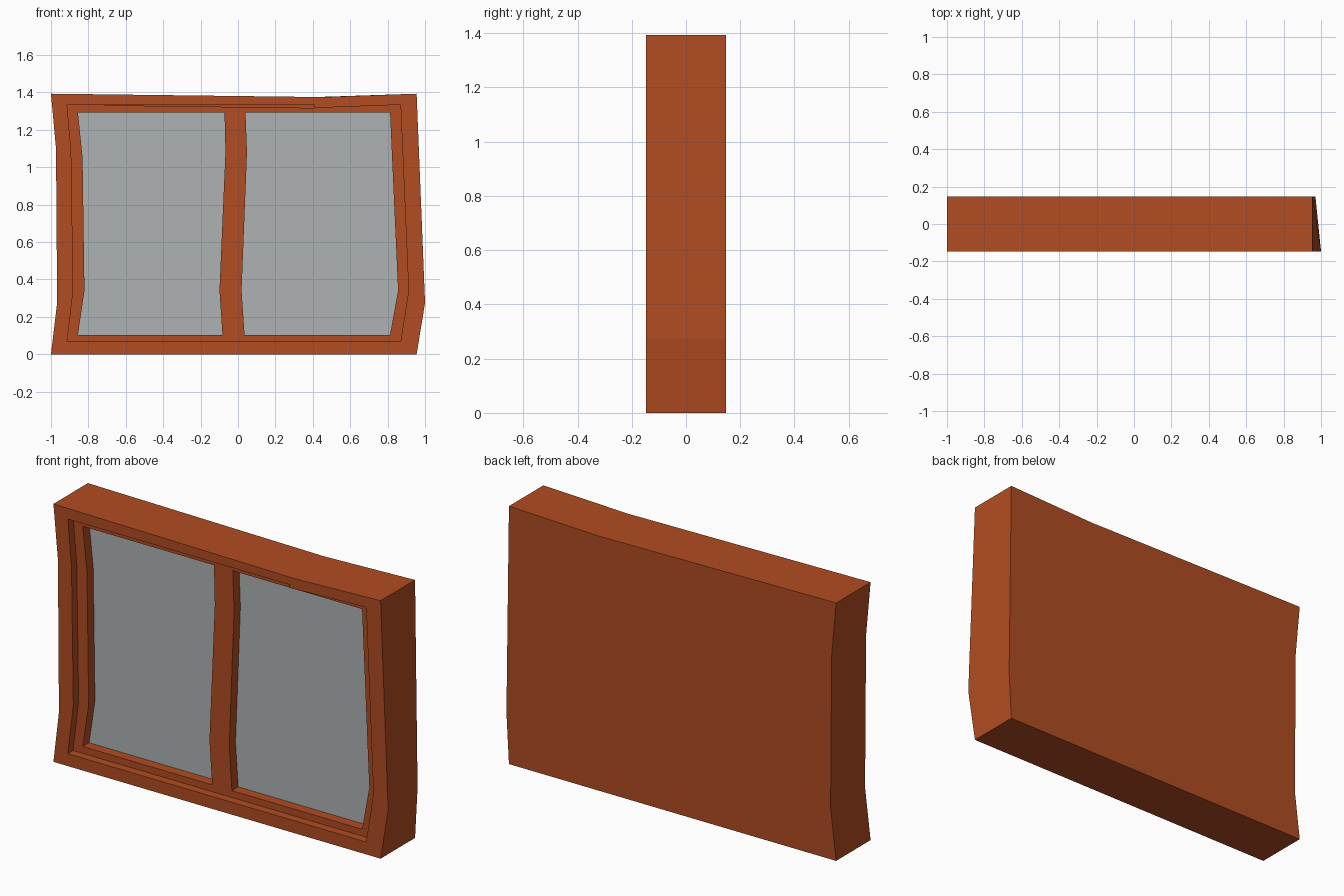
import bpy, bmesh

if "Cube" in bpy.data.objects:
    bpy.data.objects.remove(bpy.data.objects["Cube"])

def material(name, rgb):
    m = bpy.data.materials.new(name)
    m.diffuse_color = (*rgb, 1)
    m.use_nodes = True
    m.node_tree.nodes["Principled BSDF"].inputs["Base Color"].default_value = m.diffuse_color
    return m

WOOD = material("orange wood", (0.44, 0.072, 0.015))
GLASS = material("grey glass", (0.42, 0.445, 0.455))

def prism(name, front, y0, y1, mat, back=None):
    """Extrude an (x, z) outline from y0 to y1, optionally to a different back outline."""
    back = back or front
    bm = bmesh.new()
    f = [bm.verts.new((x, y0, z)) for x, z in front]
    b = [bm.verts.new((x, y1, z)) for x, z in back]
    bm.faces.new(f)
    bm.faces.new(b[::-1])
    n = len(f)
    for i in range(n):
        j = (i + 1) % n
        bm.faces.new((f[i], b[i], b[j], f[j]))
    bmesh.ops.recalc_face_normals(bm, faces=bm.faces)
    me = bpy.data.meshes.new(name)
    bm.to_mesh(me)
    bm.free()
    me.materials.append(mat)
    ob = bpy.data.objects.new(name, me)
    bpy.context.collection.objects.link(ob)
    return ob

def cut(ob, outline, y0, y1):
    """Subtract a prism from ob and remove the cutter."""
    c = prism("cutter", outline, y0, y1, WOOD)
    c.hide_render = True
    m = ob.modifiers.new("cut", 'BOOLEAN')
    m.operation, m.object, m.solver = 'DIFFERENCE', c, 'EXACT'
    bpy.context.view_layer.objects.active = ob
    bpy.ops.object.modifier_apply(modifier=m.name)
    bpy.data.objects.remove(c)

FRONT, BACK = -0.147, 0.147
SASH, PANE, FLOOR = -0.102, -0.048, -0.042

# Wonky outer frame; the right bulge is smaller at the back
def outer(bulge, dip):
    return [(-1, 0), (0.955, 0), (bulge, 0.275), (0.955, 1.393), (dip, 1.375),
            (-1, 1.393), (-0.973, 1.1), (-0.967, 0.275)]
frame = prism("window_frame", outer(1.0, 0.45), FRONT, BACK, WOOD, outer(0.97, 0.41))

# Opening for the sash, with a slim slot along its top edge
left = [(-0.914, 1.334), (-0.892, 1.08), (-0.881, 0.34)]
base = [(-0.914, 0.067), (0.869, 0.067), (0.912, 0.34), (0.869, 1.334), (0.41, 1.317)]
cut(frame, base + [(0.41, 1.334)] + left, FRONT - 0.1, FLOOR)

# Sash with two panes
sash = prism("sash", base + left, SASH, FLOOR, WOOD)
panes = {
    "left_pane": [(-0.856, 0.104), (-0.083, 0.104), (-0.099, 0.34), (-0.067, 1.08),
                  (-0.072, 1.293), (-0.856, 1.293), (-0.831, 1.05), (-0.821, 0.34)],
    "right_pane": [(0.035, 0.104), (0.813, 0.104), (0.856, 0.34), (0.813, 1.293),
                   (0.04, 1.293), (0.048, 1.08), (0.019, 0.34)],
}
for name, outline in panes.items():
    cut(sash, outline, FRONT - 0.1, FLOOR + 0.1)
    prism(name, outline, PANE, FLOOR, GLASS)
